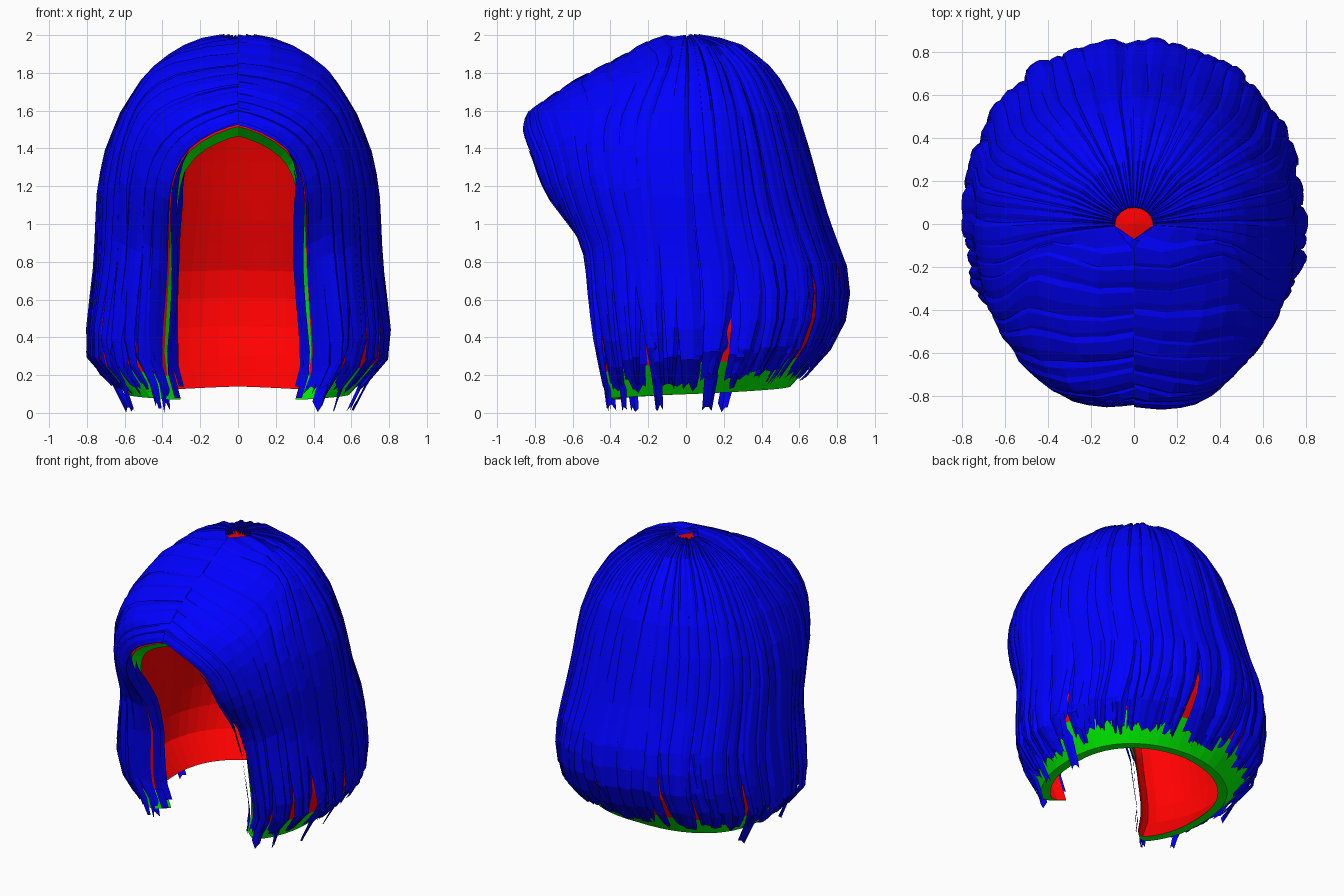
import bpy, bmesh, math, random
from mathutils import Vector

if "Cube" in bpy.data.objects:
    bpy.data.objects.remove(bpy.data.objects["Cube"])

random.seed(11)

# Head outline by height: half width, front depth, back depth
WIDTH = [(2, .0), (1.99, .15), (1.95, .27), (1.9, .36), (1.8, .49), (1.6, .62), (1.4, .70),
         (1.2, .74), (.8, .755), (.6, .78), (.4, .805), (.3, .8), (.2, .73), (.1, .62)]
FRONT = [(2, .0), (1.99, .12), (1.95, .22), (1.88, .35), (1.75, .61), (1.6, .82), (1.5, .87), (1.43, .88),
         (1.25, .85), (1.08, .78), (.88, .68), (.6, .66), (.4, .63), (.1, .58)]
BACK = [(2, .0), (1.99, .13), (1.95, .28), (1.85, .42), (1.75, .5), (1.6, .58), (1.35, .66),
        (1.03, .75), (.75, .85), (.55, .86), (.36, .78), (.2, .64), (.1, .54)]
CROWN = .35      # strands below this start on the centre part, above it at the crown
ROWS = 18


def look(table, z):
    if z >= table[0][0]:
        return table[0][1]
    for (z1, v1), (z2, v2) in zip(table, table[1:]):
        if z >= z2:
            return v1 + (v2 - v1) * (z1 - z) / (z1 - z2)
    return table[-1][1]


def clamp(v):
    return min(max(v, 0), 1)


def point(s, u, off, low, side, top=1.995):
    """Point on strand s (0 hairline, 1 back centre), u from root to tip."""
    q = clamp(s / CROWN)
    z0 = min(1.54 + .46 * q, top)
    z = z0 - (z0 - low) * u ** 1.6
    a = .47 + (math.pi - .47) * min(s, 1.03)
    if s < CROWN:
        a *= 1 - (1 - u ** 1.6) ** (13 + 57 * q ** 3)
        a += .1 * clamp(1 - z / .35) * (1 - q)
    sx, cy = math.sin(a), math.cos(a)
    # round at the upper back, squarer elsewhere
    k = .87 if cy > 0 else .87 + .15 * clamp((z - .7) / .5)
    x = look(WIDTH, z) * math.copysign(abs(sx) ** k, sx)
    y = look(FRONT if cy > 0 else BACK, z) * abs(cy) ** k
    y = -y if cy > 0 else y
    # side locks curl back toward the face opening
    y *= 1 - .26 * clamp(1 - s / .11) ** 1.6 * clamp((1.15 - z) / .5)
    if z > 1:
        z = 1 + (z - 1) * (1 + off)
    return Vector((side * x * (1 + off), y * (1 + off), z))


def add_grid(bm, grid, sign=1, keep=None):
    """Quads over a grid of points, facing outward (sign 1) or inward (-1)."""
    for i in range(len(grid) - 1):
        for j in range(len(grid[0]) - 1):
            if keep and not keep(j):
                continue
            quad = [grid[i][j], grid[i + 1][j], grid[i + 1][j + 1], grid[i][j + 1]]
            f = bm.faces.new([bm.verts.new(p) for p in quad])
            f.normal_update()
            if f.normal.dot(f.calc_center_median() - Vector((0, 0, .9))) * sign < 0:
                f.normal_flip()


def finish(name, bm, color):
    bmesh.ops.remove_doubles(bm, verts=bm.verts, dist=.0005)
    bmesh.ops.dissolve_degenerate(bm, edges=bm.edges, dist=.0005)
    me = bpy.data.meshes.new(name)
    bm.to_mesh(me)
    bm.free()
    mat = bpy.data.materials.new(name + "_colour")
    mat.diffuse_color = color
    mat.use_nodes = True
    mat.node_tree.nodes["Principled BSDF"].inputs["Base Color"].default_value = mat.diffuse_color
    me.materials.append(mat)
    bpy.context.collection.objects.link(bpy.data.objects.new(name, me))


# Scalp cap (two layers) and the band closing its rim
cap, band = bmesh.new(), bmesh.new()
COLS = 24
for side in (1, -1):
    def layer(off):
        return [[point(i / COLS, j / ROWS, off, .07 + .07 * i / COLS, side, 2)
                 for j in range(ROWS + 1)] for i in range(COLS + 1)]
    outer, inner = layer(-.045), layer(-.14)
    add_grid(cap, outer, 1, lambda j: j < ROWS - 1)
    add_grid(cap, inner, -1)
    add_grid(band, outer, 1, lambda j: j == ROWS - 1)
    add_grid(band, [[c[-1] for c in outer], [c[-1] for c in inner]], -1)
    add_grid(band, [outer[0], inner[0]], -1)
finish("scalp_cap", cap, (1, 0, 0, 1))
finish("hairline_band", band, (0, 1, 0, 1))

# Overlapping hair strands, each a slightly ridged ribbon with a ragged tip
hair = bmesh.new()
for side in (1, -1):
    for level, count in ((-.026, 20), (0, 26)):
        for i in range(count):
            s0 = i / count + (random.uniform(-.2, .2) / count if i else 0)
            wide = random.uniform(1.3, 1.8) / count
            base = level + random.uniform(-.008, .008)
            ph = random.uniform(0, 6.28)
            low = random.uniform(.06, .13) + .1 * min(1, s0 * 1.3)
            if s0 < .5 and random.random() < .15:
                low = 0.01
            tip = random.uniform(.2, .9)
            lean = random.uniform(0, 1)
            rows = []
            for j in range(ROWS + 1):
                u = j / ROWS
                cut = wide * (1 - tip) * max(0, (u - .75) / .25)
                sway = .3 / count * math.sin(5 * u + ph) * u if i else 0
                lift = base + .012 * math.sin(7 * u + ph) * u
                rows.append([point(s0 + sway + cut * lean + (wide - cut) * k, u, lift + d,
                                   low + random.uniform(-.01, .05) * (u == 1), side, 1.994)
                             for k, d in ((0, -.006), (.3, .004), (.65, .004), (1, -.022))])
            add_grid(hair, rows)
finish("hair_strands", hair, (0, 0, 1, 1))

# Strands turning inward along the edges of the face opening
lining = bmesh.new()
for side in (1, -1):
    for start, o1, o2, low in ((.24, .0, -.09, .08), (.32, -.07, -.15, .14)):
        ph = random.uniform(0, 6.28)
        rows = []
        for j in range(15):
            u = start + (1 - start) * j / 14
            s = -.014 + .006 * math.sin(9 * u + ph)
            grow = min(1, j / 3)
            rows.append([point(s, u, o1 + (o2 - o1) * k * grow, low, side)
                         for k in (0, .5, 1)])
        add_grid(lining, rows, -1)
finish("face_opening_strands", lining, (0, 0, 1, 1))
